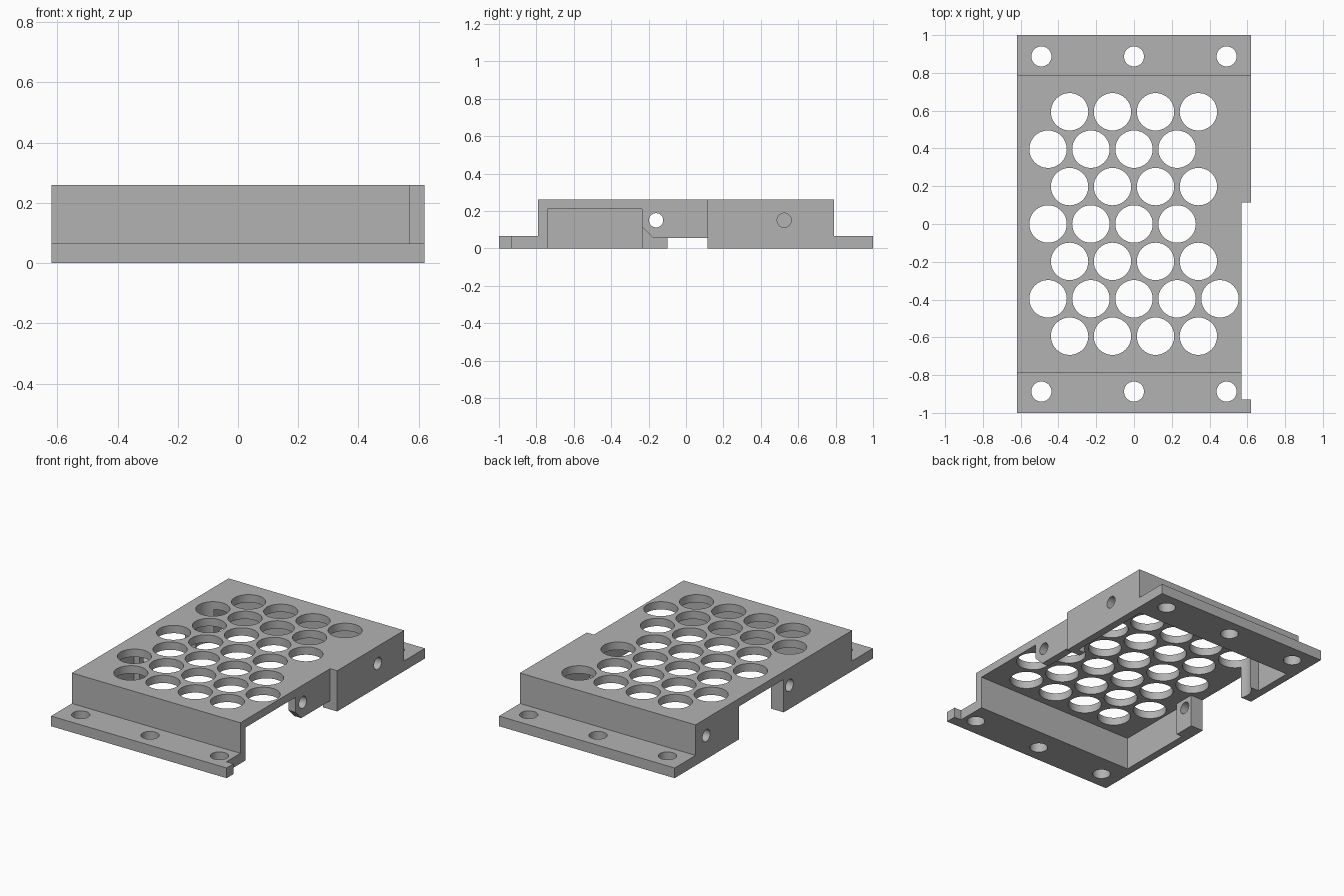
import bpy, bmesh, math
from mathutils import Vector

if "Cube" in bpy.data.objects:
    bpy.data.objects.remove(bpy.data.objects["Cube"], do_unlink=True)

grey = bpy.data.materials.new("plain grey")
grey.use_nodes = True
grey.diffuse_color = (0.45, 0.45, 0.45, 1)
grey.node_tree.nodes["Principled BSDF"].inputs["Base Color"].default_value = grey.diffuse_color


def prism(bm, outline, axis, start, end):
    """Extrude a 2D outline along x (outline in yz) or z (outline in xy)."""
    def place(p, t):
        return (t, p[0], p[1]) if axis == "x" else (p[0], p[1], t)
    face = bm.faces.new([bm.verts.new(place(p, start)) for p in outline])
    grown = bmesh.ops.extrude_face_region(bm, geom=[face])["geom"]
    verts = [g for g in grown if isinstance(g, bmesh.types.BMVert)]
    bmesh.ops.translate(bm, verts=verts, vec=Vector(place((0, 0), end - start)))


def circle(u, v, r, n=48):
    return [(u + r * math.cos(math.tau * i / n), v + r * math.sin(math.tau * i / n))
            for i in range(n)]


def make(name, prisms):
    bm = bmesh.new()
    for args in prisms:
        prism(bm, *args)
    bmesh.ops.recalc_face_normals(bm, faces=bm.faces)
    mesh = bpy.data.meshes.new(name)
    bm.to_mesh(mesh)
    bm.free()
    mesh.materials.append(grey)
    obj = bpy.data.objects.new(name, mesh)
    bpy.context.collection.objects.link(obj)
    return obj


W, T = 0.62, 0.05          # half width, wall thickness
TOP, FLANGE = 0.26, 0.065  # heights
INNER = W - T

# Hat-shaped body with a flange at each end
half = [(1, 0), (1, FLANGE), (0.79, FLANGE), (0.79, TOP)]
body = make("vented_cover", [(half + [(-y, z) for y, z in reversed(half)], "x", -W, W)])

# Hollow underside, with side openings and thicker screw bosses left standing
cavity = [(-INNER, -0.74), (0.7, -0.74), (0.7, -0.235), (0.52, -0.235), (0.52, 0.16),
          (INNER, 0.16), (INNER, 0.74), (-INNER, 0.74), (-INNER, 0.48), (-0.5, 0.48),
          (-0.5, 0.35), (-0.7, 0.35), (-0.7, -0.1), (-0.53, -0.1), (-0.53, -0.235),
          (-INNER, -0.235)]

# Step in the side edge, and the chamfered underside of the screw tab
step = [(INNER, -0.93), (0.7, -0.93), (0.7, 0.115), (INNER, 0.115)]
tab = [(-0.3, -0.1), (0.115, -0.1), (0.115, 0.055), (-0.175, 0.055), (-0.235, 0.115),
       (-0.3, 0.18)]

# Staggered vent holes
vents = []
for row in range(-3, 4):
    y = row * 0.198
    if row % 2:
        xs = [-0.341, -0.114, 0.114, 0.341]
    else:
        xs = [-0.455, -0.228, 0, 0.228] + ([0.455] if row == -2 else [])
    vents += [(circle(x, y, 0.099), "z", -0.2, 0.4) for x in xs]

# Mounting holes in the flanges
mounts = [(circle(x, y, 0.053), "z", -0.2, 0.4)
          for x in (-0.49, 0, 0.49) for y in (-0.887, 0.887)]

# Screw holes through the side walls
screws = [(circle(y, 0.15, 0.038), "x", a, b)
          for y, a, b in [(-0.16, -0.8, 0.8), (0.525, 0.45, 0.8), (0.68, -0.8, -0.45)]]

cuts = [[(cavity, "z", -0.2, TOP - T)], [(step, "z", -0.2, 0.4)],
        [(tab, "x", 0.45, 0.8)], vents, mounts, screws]
bpy.context.view_layer.objects.active = body
for cut in cuts:
    cutter = make("cutter", cut)
    cutter.hide_render = True
    mod = body.modifiers.new("cut", "BOOLEAN")
    mod.operation, mod.solver, mod.object = "DIFFERENCE", "EXACT", cutter
    bpy.ops.object.modifier_apply(modifier=mod.name)
    bpy.data.objects.remove(cutter, do_unlink=True)

# Smooth hole walls, crisp edges elsewhere
bpy.ops.object.select_all(action="DESELECT")
body.select_set(True)
bpy.ops.object.shade_smooth_by_angle(angle=math.radians(30))
